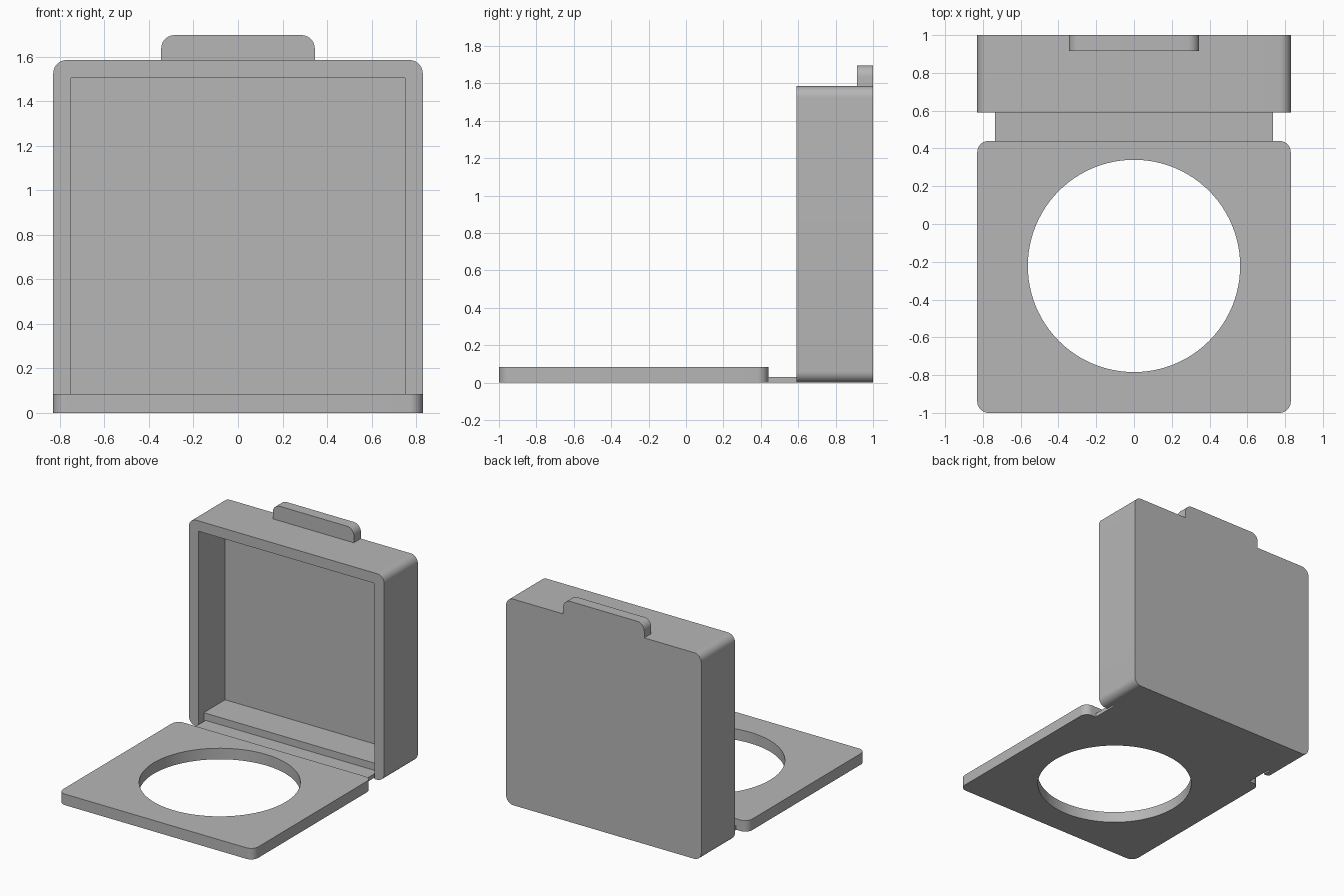
import bpy, bmesh, math
from mathutils import Vector

cube = bpy.data.objects.get("Cube")
if cube:
    bpy.data.objects.remove(cube, do_unlink=True)

grey = bpy.data.materials.new("plain grey")
grey.use_nodes = True
colour = (0.47, 0.47, 0.47, 1)
grey.diffuse_color = colour
grey.node_tree.nodes["Principled BSDF"].inputs["Base Color"].default_value = colour


def rounded_outline(u0, u1, v0, v1, radii, steps=10):
    """Counter-clockwise outline; radii run from the lower-left corner."""
    corners = [(u0, v0, 1, 1), (u1, v0, -1, 1), (u1, v1, -1, -1), (u0, v1, 1, -1)]
    points = []
    for i, ((u, v, su, sv), r) in enumerate(zip(corners, radii)):
        if r == 0:
            points.append((u, v))
            continue
        for k in range(steps + 1):
            a = math.pi + (i + k / steps) * math.pi / 2
            points.append((u + su * r + r * math.cos(a), v + sv * r + r * math.sin(a)))
    return points


def extrude(name, outline, start, end, axis):
    """Solid made from an outline in XY (axis z) or XZ (axis y)."""
    def place(u, v, w):
        return (u, v, w) if axis == "z" else (u, w, v)
    bm = bmesh.new()
    face = bm.faces.new([bm.verts.new(place(u, v, start)) for u, v in outline])
    result = bmesh.ops.extrude_face_region(bm, geom=[face])
    top = [g for g in result["geom"] if isinstance(g, bmesh.types.BMVert)]
    bmesh.ops.translate(bm, verts=top, vec=Vector(place(0, 0, end - start)))
    bmesh.ops.recalc_face_normals(bm, faces=bm.faces)
    mesh = bpy.data.meshes.new(name)
    bm.to_mesh(mesh)
    bm.free()
    mesh.materials.append(grey)
    obj = bpy.data.objects.new(name, mesh)
    bpy.context.collection.objects.link(obj)
    return obj


def select(obj):
    bpy.ops.object.select_all(action="DESELECT")
    obj.select_set(True)
    bpy.context.view_layer.objects.active = obj


def cut(obj, cutter):
    select(obj)
    mod = obj.modifiers.new("cut", "BOOLEAN")
    mod.operation = "DIFFERENCE"
    mod.solver = "EXACT"
    mod.object = cutter
    bpy.ops.object.modifier_apply(modifier=mod.name)
    bpy.data.objects.remove(cutter, do_unlink=True)


HALF, WALL, R = 0.83, 0.085, 0.06
FRONT, BACK, HEIGHT = 0.59, 1.0, 1.585
INNER = 0.75
SQUARE = (0, 0, 0, 0)
ROUND = (R, R, R, R)

# Upright hollow case, open to the front, with a hinge gap in its lower wall
case = extrude("case", rounded_outline(-HALF, HALF, 0, HEIGHT, ROUND), FRONT, BACK, "y")
cut(case, extrude("cavity_cutter", rounded_outline(-INNER, INNER, WALL, 1.505, SQUARE),
                  FRONT - 0.1, BACK - WALL, "y"))
cut(case, extrude("gap_cutter", rounded_outline(-INNER, INNER, -0.1, 0.2, SQUARE),
                  FRONT - 0.1, 0.655, "y"))

# Flat lid with a round window
lid = extrude("lid", rounded_outline(-HALF, HALF, -1, 0.44, ROUND), 0, WALL, "z")
circle = [(0.562 * math.cos(a), -0.222 + 0.562 * math.sin(a))
          for a in (2 * math.pi * i / 96 for i in range(96))]
cut(lid, extrude("window_cutter", circle, -0.1, 0.2, "z"))

# Thin hinge strip joining lid and case
hinge = extrude("hinge", rounded_outline(-0.735, 0.735, 0.44, 0.655, SQUARE), 0, 0.03, "z")

# Latch tab on the top edge
tab = extrude("latch_tab", rounded_outline(-0.345, 0.345, HEIGHT, 1.697, (0, 0, R, R)),
              BACK - WALL, BACK, "y")

for part in (case, lid, hinge, tab):
    select(part)
    bpy.ops.object.shade_smooth_by_angle(angle=math.radians(30))
